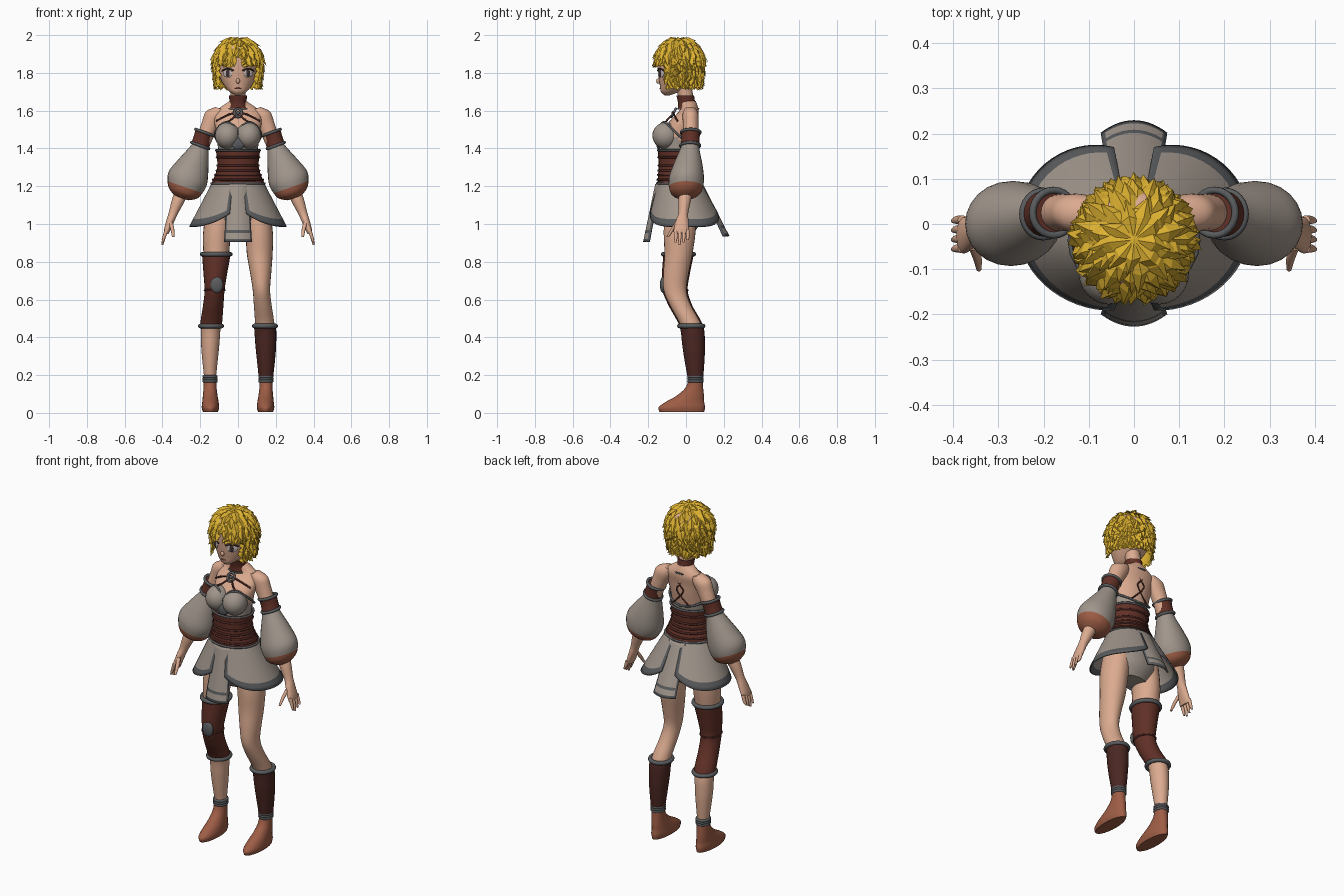
import bpy, bmesh, math, random
from mathutils import Vector

random.seed(4)
cube = bpy.data.objects.get("Cube")
if cube:
    bpy.data.objects.remove(cube)


def material(name, *rgb):
    m = bpy.data.materials.new(name)
    m.use_nodes = True
    m.diffuse_color = (*rgb, 1)
    bsdf = m.node_tree.nodes["Principled BSDF"]
    bsdf.inputs["Base Color"].default_value = (*rgb, 1)
    bsdf.inputs["Roughness"].default_value = .8
    return m


SKIN = material("skin", .72, .41, .28)
HAIR = material("blond_hair", .72, .44, .03)
CLOTH = material("grey_cloth", .35, .30, .26)
LEATHER = material("brown_leather", .12, .03, .02)
DARK = material("dark_leather", .07, .02, .016)
TRIM = material("grey_trim", .10, .105, .11)
SHOE = material("red_brown_suede", .34, .11, .06)
WHITE = material("eye_white", .55, .48, .46)
PUPIL = material("eye_dark", .05, .03, .03)


def finish(name, verts, faces, mats, ids=None, smooth=True, thick=0):
    me = bpy.data.meshes.new(name)
    me.from_pydata(verts, [], faces)
    for m in mats:
        me.materials.append(m)
    if ids:
        for p, i in zip(me.polygons, ids):
            p.material_index = i
    bm = bmesh.new()
    bm.from_mesh(me)
    bmesh.ops.recalc_face_normals(bm, faces=bm.faces)
    bm.to_mesh(me)
    bm.free()
    if smooth:
        me.shade_smooth()
        me.set_sharp_from_angle(angle=math.radians(50))
    ob = bpy.data.objects.new(name, me)
    bpy.context.collection.objects.link(ob)
    if thick:
        mod = ob.modifiers.new("thickness", 'SOLIDIFY')
        mod.thickness = thick
        mod.offset = 0
    return ob


def sheet(name, rows, mats, rule=None, closed=False, thick=0):
    """Surface through rows of points; rule(centre, row, column) picks the colour."""
    n = len(rows[0])
    verts = [p for row in rows for p in row]
    faces, ids = [], []
    for i in range(len(rows) - 1):
        for j in range(n if closed else n - 1):
            k = (j + 1) % n
            f = (i * n + j, i * n + k, (i + 1) * n + k, (i + 1) * n + j)
            faces.append(f)
            c = sum((verts[q] for q in f), Vector()) / 4
            ids.append(rule(c, i, j) if rule else 0)
    if closed:
        for start, like in ((0, ids[0]), (len(verts) - n, ids[-1])):
            faces.append(tuple(range(start, start + n)))
            ids.append(like)
    return finish(name, verts, faces, mats, ids, thick=thick)


def dense(points, k=4):
    """Catmull-Rom interpolation of points or rings."""
    p = [Vector(q) for q in points]
    p = [p[0]] + p + [p[-1]]
    out = []
    for a, b, c, d in zip(p, p[1:], p[2:], p[3:]):
        for i in range(k):
            t = i / k
            out.append(b + (c - a) * (t / 2) + (a * 2 - b * 5 + c * 4 - d) * (t * t / 2)
                       + (b * 3 - a - c * 3 + d) * (t ** 3 / 2))
    return out + [p[-1]]


def ring(r, s=1, tilt=0, n=24):
    x, y, z, rx, ry = r
    turn = [math.tau * i / n for i in range(n)]
    return [Vector((s * (x + rx * math.cos(a)), y + ry * math.sin(a),
                    z + tilt * rx * math.cos(a))) for a in turn]


def loft(name, rings, *mats, s=1, tilt=0, rule=None, k=4):
    rows = [ring(r, s, tilt) for r in dense(rings, k)]
    return sheet(name, rows, mats, rule, closed=True)


def tube(name, points, radius, mat, cyclic=False):
    cu = bpy.data.curves.new(name, 'CURVE')
    cu.dimensions = '3D'
    cu.bevel_depth = radius
    cu.bevel_resolution = 2
    cu.use_fill_caps = True
    sp = cu.splines.new('POLY')
    pts = points if cyclic else dense(points)
    sp.points.add(len(pts) - 1)
    for p, q in zip(sp.points, pts):
        p.co = (*q, 1)
    sp.use_cyclic_u = cyclic
    cu.materials.append(mat)
    bpy.context.collection.objects.link(bpy.data.objects.new(name, cu))


def band(name, r, radius, mat, s=1, tilt=0):
    tube(name, ring(r, s, tilt), radius, mat, True)


def ball(name, loc, scale, mat, turn=0):
    bpy.ops.mesh.primitive_uv_sphere_add(segments=24, ring_count=14, location=loc, rotation=(0, 0, turn))
    ob = bpy.context.object
    ob.name = name
    ob.scale = scale
    ob.data.materials.append(mat)
    ob.data.shade_smooth()


# Torso, neck and head
loft("torso", [(0, -.02, .95, .09, .06), (0, -.02, 1.02, .14, .1), (0, -.025, 1.12, .145, .1),
               (0, -.035, 1.22, .12, .095), (0, -.048, 1.31, .1, .082), (0, -.045, 1.4, .106, .088),
               (0, -.035, 1.48, .115, .09), (0, -.015, 1.54, .125, .075), (0, .012, 1.59, .12, .055),
               (0, .018, 1.62, .09, .045), (0, .01, 1.65, .045, .042)], SKIN, CLOTH,
     rule=lambda c, i, j: int(c.z < 1.44 - .3 * c.y))
loft("neck", [(0, .01, 1.6, .045, .042), (0, 0, 1.67, .04, .04), (0, -.02, 1.75, .045, .045)], SKIN)
loft("head", [(0, -.1, 1.68, .012, .012), (0, -.085, 1.7, .045, .048), (0, -.066, 1.73, .072, .072),
              (0, -.045, 1.77, .094, .1), (0, -.036, 1.82, .108, .114), (0, -.032, 1.88, .11, .118),
              (0, -.032, 1.94, .09, .096), (0, -.032, 1.97, .04, .04)], SKIN)
ball("nose", (0, -.146, 1.757), (.01, .012, .014), SKIN)
ball("mouth", (0, -.136, 1.718), (.018, .004, .004), SHOE)
for s in (-1, 1):
    ball("eye", (s * .055, -.132, 1.797), (.029, .005, .022), WHITE, s * .56)
    ball("iris", (s * .053, -.136, 1.797), (.014, .004, .021), PUPIL, s * .52)
    tube("eyelash", [(s * .022, -.149, 1.812), (s * .055, -.139, 1.823), (s * .085, -.114, 1.81)], .004, PUPIL)
    tube("eyebrow", [(s * .025, -.15, 1.84), (s * .055, -.139, 1.848), (s * .085, -.114, 1.838)], .003, HAIR)


# Hair: an under cap covered by overlapping pointed tufts
def scalp(az, t, lift):
    if t < 1:
        r, z = math.sin(t * math.pi / 2), (.138 + lift) * math.cos(t * math.pi / 2)
    else:
        r, z = 1 - .12 * (t - 1), .13 * (1 - t)
    return Vector(((.126 + lift) * r * math.sin(az), -.035 - (.124 + lift) * r * math.cos(az), 1.845 + z))


def hairline(az):
    a = abs((az + math.pi) % math.tau - math.pi)
    return .86 if a < .13 else 1.08 if a < .92 else 2.0


columns = [math.tau * j / 64 for j in range(65)]
sheet("hair_cap", [[scalp(a, i / 12 * (hairline(a) - .08), 0) for a in columns] for i in range(13)], [HAIR])
verts, faces = [], []
for row in range(14):
    t0 = .04 + row * .135
    count = round(8 + 20 * min(1, t0))
    for c in range(count):
        az = math.tau * (c + .5 * (row % 2) + random.uniform(-.25, .25)) / count
        end = min(t0 + random.uniform(.34, .46), hairline(az) + random.uniform(-.04, .08))
        if end - t0 < .12:
            continue
        wide = .17 / max(.3, math.sin(min(1, t0 + .15) * math.pi / 2))
        lean = random.uniform(-.14, .14)
        mid = t0 + (end - t0) * .5
        b = len(verts)
        verts += [scalp(az, t0, .002), scalp(az - wide, mid, .002), scalp(az + wide, mid, .002),
                  scalp(az, mid, .016), scalp(az + lean, end, random.uniform(.012, .027))]
        faces += [(b, b + 1, b + 3), (b, b + 3, b + 2), (b + 1, b + 4, b + 3), (b + 2, b + 3, b + 4),
                  (b, b + 2, b + 4, b + 1)]
finish("hair_tufts", verts, faces, [HAIR], smooth=False)

# Choker, chest ring and straps
loft("choker", [(0, .012, 1.61, .058, .054), (0, .004, 1.64, .045, .046), (0, -.004, 1.68, .049, .047)], LEATHER)
band("choker_edge", (0, .012, 1.61, .058, .054), .005, TRIM)
tube("chest_ring", [(.02 * math.cos(a), -.066 - .012 * math.sin(a), 1.588 - .022 * math.sin(a))
                    for a in columns[::4]], .007, TRIM, True)
ball("chest_gem", (0, -.068, 1.588), (.011, .008, .011), TRIM)
for s in (-1, 1):
    tube("upper_strap", [(s * .02, -.066, 1.588), (s * .06, -.062, 1.575), (s * .115, -.045, 1.545)], .005, DARK)
    tube("lower_strap", [(s * .012, -.075, 1.575), (s * .04, -.1, 1.55), (s * .07, -.11, 1.535)], .005, DARK)
    tube("back_lace", [(s * .045, .056, 1.6), (0, .058, 1.54), (-s * .02, .057, 1.5), (s * .05, .044, 1.42)],
         .004, DARK)
    # Bodice cups with a neckline trim running round the back
    ball("bodice_cup", (s * .056, -.108, 1.468), (.066, .07, .07), CLOTH)
    tube("neckline_trim", [(0, -.142, 1.475), (s * .03, -.132, 1.525), (s * .065, -.115, 1.539),
                           (s * .1, -.088, 1.517), (s * .122, -.045, 1.475), (s * .107, 0, 1.44),
                           (s * .06, .035, 1.42), (0, .046, 1.41)], .006, TRIM)
ball("bodice_emblem", (0, -.143, 1.425), (.036, .014, .032), TRIM)

# Laced waist corset
CORSET = [(0, -.036, 1.215, .141, .117), (0, -.044, 1.26, .121, .104),
          (0, -.049, 1.31, .109, .096), (0, -.048, 1.39, .117, .101)]
loft("corset", CORSET, LEATHER)
for r in dense(CORSET, 2):
    band("corset_piping", r, .006, DARK if 1.22 < r[2] < 1.38 else TRIM)


# Flared skirt in two halves, with hanging centre panels
def skirt_point(s, a, t):
    hem = .985 + .11 * (1 - math.sin(a)) ** 2
    w = (1.22 - (1.22 + t * (hem - 1.22))) / .235
    return Vector((s * (.132 + .123 * w) * math.sin(a), -.035 * (1 - w) - (.113 + .097 * w) * math.cos(a),
                   1.22 - .235 * w))


for s in (-1, 1):
    angles = [.2 + (math.pi - .4) * j / 32 for j in range(33)]
    sheet("skirt_half", [[skirt_point(s, a, i / 12) for a in angles] for i in range(13)], [CLOTH, TRIM],
          lambda c, i, j: int(i > 9 or j in (0, 31)), thick=.008)

for name, y0, y1, z1 in (("front_panel", -.158, -.222, .905), ("back_panel", .085, .225, .935)):
    rows = []
    for i in range(21):
        t = i / 20
        half = .052 + .019 * t
        rows.append([Vector((half * u / 8, (y0 + (y1 - y0) * t) * (1 - .12 * (u / 8) ** 2),
                             1.21 + (z1 - 1.21) * t)) for u in range(-8, 9)])
    sheet(name, rows, [CLOTH, TRIM], lambda c, i, j: int(i in (16, 19) or j in (0, 15)), thick=.01)

# Arms with leather bands, balloon sleeves and hands
for s in (-1, 1):
    loft("arm", [(.09, .022, 1.61, .03, .03), (.12, .024, 1.58, .05, .042), (.145, .025, 1.53, .045, .041),
                 (.17, .025, 1.47, .04, .04), (.21, .02, 1.37, .037, .037), (.26, .01, 1.25, .035, .035),
                 (.31, -.005, 1.14, .033, .034), (.342, -.014, 1.06, .023, .026), (.357, -.02, 1.02, .02, .033),
                 (.375, -.025, .97, .016, .04), (.38, -.026, .95, .012, .037)], SKIN, s=s, tilt=.3)
    cuff = [(.178, .025, 1.485, .046, .05), (.189, .024, 1.45, .045, .048), (.2, .022, 1.415, .046, .051)]
    loft("arm_band", cuff, LEATHER, s=s, tilt=.37)
    for r in cuff[::2]:
        band("arm_band_edge", r, .008, TRIM, s, .37)
    loft("balloon_sleeve", [(.195, .023, 1.42, .04, .044), (.21, .018, 1.38, .054, .056),
                            (.238, .01, 1.31, .081, .078), (.265, .002, 1.245, .101, .093),
                            (.281, 0, 1.195, .092, .09), (.29, -.003, 1.16, .073, .074),
                            (.3, -.006, 1.138, .036, .036)], CLOTH, SHOE, s=s, tilt=.35,
         rule=lambda c, i, j: int(i > 15))
    for f in range(4):
        y, tip = -.054 + f * .021, .89 + .012 * abs(f - 1)
        loft("finger", [(.379, y, .97, .01, .01), (.391, y, .93, .009, .009), (.4, y - .002, tip, .005, .005)],
             SKIN, s=s)
    loft("thumb", [(.357, -.045, 1.01, .011, .013), (.347, -.072, .97, .01, .011),
                   (.343, -.098, .93, .006, .007)], SKIN, s=s)

# Legs, shoes and ankle bands
LEG = [(.095, -.03, 1.06, .075, .085), (.112, -.034, .95, .073, .084), (.115, -.04, .84, .068, .074),
       (.12, -.053, .74, .056, .067), (.124, -.058, .65, .046, .06), (.131, -.03, .57, .047, .056),
       (.143, .028, .46, .051, .056), (.147, .04, .36, .048, .053), (.148, .045, .28, .041, .046),
       (.148, .05, .18, .031, .034), (.148, .05, .12, .03, .033)]
SHOE_RINGS = [(.146, -.022, .005, .04, .118), (.146, -.022, .03, .046, .123), (.146, -.004, .06, .043, .1),
              (.147, .022, .09, .039, .073), (.148, .043, .13, .035, .048), (.148, .05, .17, .035, .038)]
for s in (-1, 1):
    loft("leg", LEG, SKIN, s=s)
    loft("shoe", SHOE_RINGS, SHOE, s=s)
    for z in (.168, .18, .192):
        band("ankle_band", (.148, .05, z, .033, .036), .008, TRIM, s)


def guard(name, low, high, s, mat):
    grow = Vector((0, 0, 0, .007, .007))
    part = [r + grow for r in dense(LEG, 8) if low <= r[2] <= high]
    loft(name, part, mat, s=s, k=1)
    return part


# Long knee guard on one leg, shin guard on the other
thigh = guard("knee_guard", .455, .845, -1, LEATHER)
shin = guard("shin_guard", .19, .465, 1, DARK)
for s, r in ((-1, thigh[0]), (-1, thigh[-1]), (1, shin[0])):
    band("guard_edge", r, .012, TRIM, s)
band("knee_strap", thigh[len(thigh) // 2], .005, DARK, -1)
ball("knee_pad", (-.112, -.122, .678), (.034, .016, .043), TRIM)
